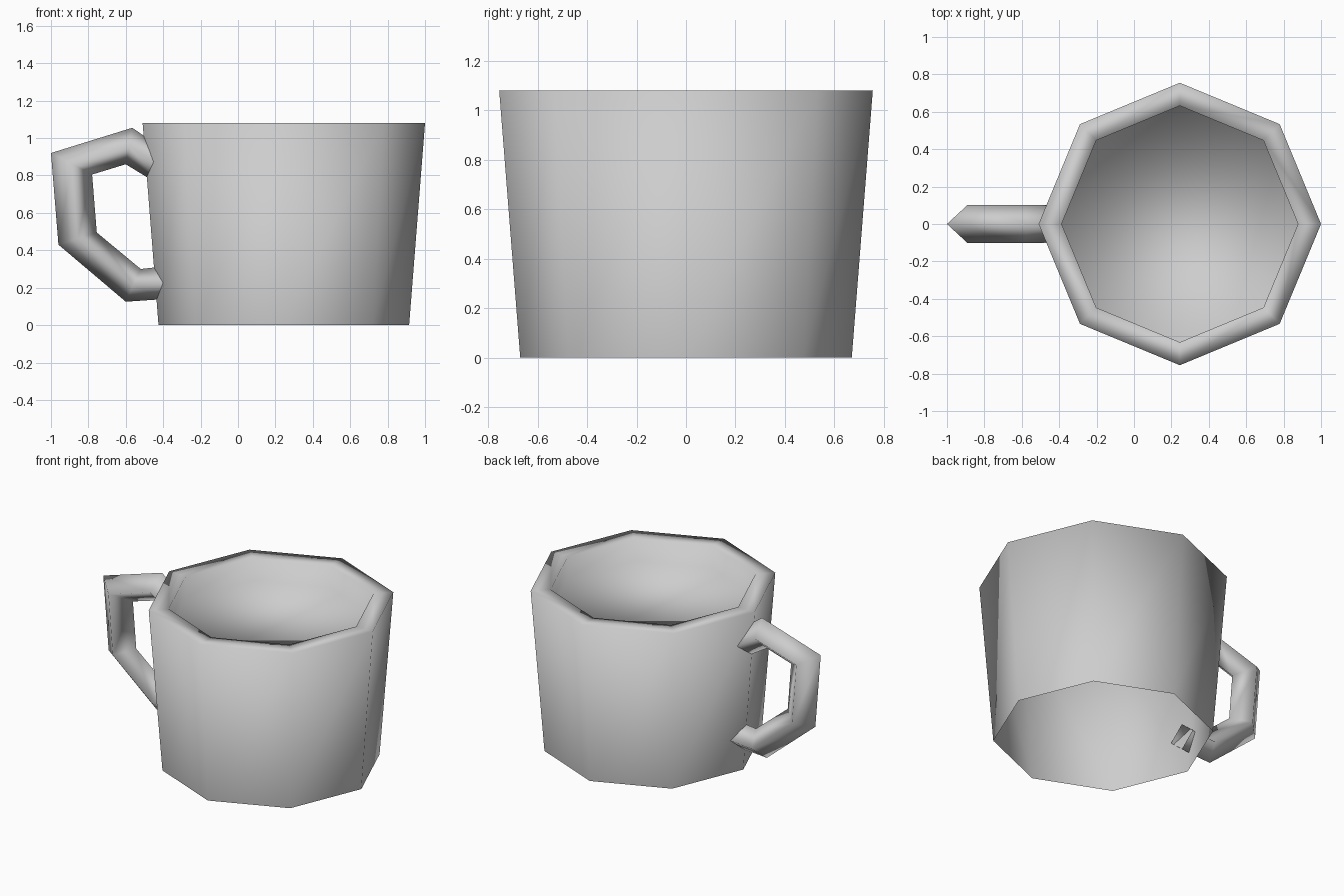
import bpy
import bmesh
import math

if "Cube" in bpy.data.objects:
    bpy.data.objects.remove(bpy.data.objects["Cube"], do_unlink=True)

# Single plain grey
grey = bpy.data.materials.new("plain_grey")
grey.use_nodes = True
colour = (0.61, 0.61, 0.61, 1)
grey.diffuse_color = colour
grey.node_tree.nodes["Principled BSDF"].inputs["Base Color"].default_value = colour


def loft(name, rings, cap_last=False):
    """Join closed rings of points with quads and shade them smooth."""
    bm = bmesh.new()
    loops = [[bm.verts.new(p) for p in ring] for ring in rings]
    for a, b in zip(loops, loops[1:]):
        n = len(a)
        for i in range(n):
            j = (i + 1) % n
            bm.faces.new((a[i], a[j], b[j], b[i]))
    if cap_last:
        bm.faces.new(loops[-1])
    for face in bm.faces:
        face.smooth = True
    mesh = bpy.data.meshes.new(name)
    bm.to_mesh(mesh)
    bm.free()
    mesh.materials.append(grey)
    obj = bpy.data.objects.new(name, mesh)
    bpy.context.collection.objects.link(obj)
    return obj


def octagon(radius, z, centre_x=0.245):
    return [(centre_x + radius * math.cos(i * math.pi / 4),
             radius * math.sin(i * math.pi / 4), z) for i in range(8)]


# Cup: tapered wall open below, flat rim, sunken floor
cup_profile = [(0.67, 0), (0.755, 1.08), (0.632, 1.08), (0.632, 0.93)]
loft("cup", [octagon(r, z) for r, z in cup_profile], cap_last=True)

# Handle: diamond-section tube, given by its outer and inner ridges (x, z)
ridges = [
    ((-0.40, 0.94), (-0.42, 0.75)),
    ((-0.565, 1.055), (-0.60, 0.86)),
    ((-1.0, 0.92), (-0.78, 0.805)),
    ((-0.96, 0.43), (-0.755, 0.495)),
    ((-0.60, 0.125), (-0.52, 0.30)),
    ((-0.38, 0.14), (-0.38, 0.315)),
]
half_width = 0.102
handle_rings = []
for (ox, oz), (ix, iz) in ridges:
    mx, mz = (ox + ix) / 2, (oz + iz) / 2
    handle_rings.append([(ox, 0, oz), (mx, half_width, mz),
                         (ix, 0, iz), (mx, -half_width, mz)])
handle = loft("handle", handle_rings)

# Make the handle faces point outwards
bm = bmesh.new()
bm.from_mesh(handle.data)
bmesh.ops.recalc_face_normals(bm, faces=bm.faces)
top = max(bm.faces, key=lambda f: f.calc_center_median().z)
if top.normal.z < 0:
    bmesh.ops.reverse_faces(bm, faces=bm.faces)
bm.to_mesh(handle.data)
bm.free()
